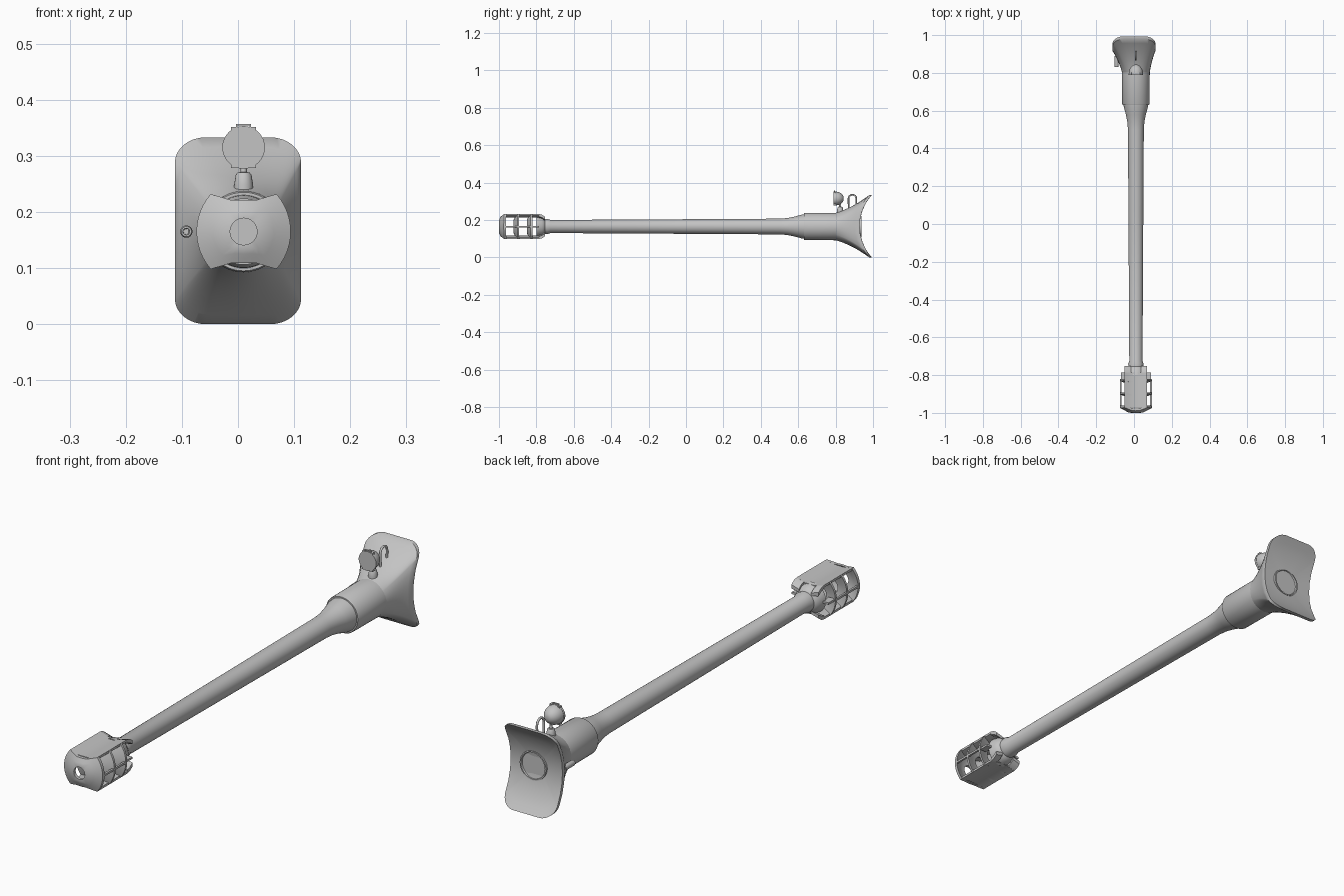
import bpy, bmesh, math

if "Cube" in bpy.data.objects:
    bpy.data.objects.remove(bpy.data.objects["Cube"])

CX, CZ = 0.01, 0.165          # barrel axis
grey = bpy.data.materials.new("plain grey")
grey.diffuse_color = (0.55, 0.55, 0.55, 1)
grey.use_nodes = True
grey.node_tree.nodes["Principled BSDF"].inputs["Base Color"].default_value = grey.diffuse_color


def finish(name, bm, angle=35):
    bmesh.ops.recalc_face_normals(bm, faces=bm.faces)
    me = bpy.data.meshes.new(name)
    bm.to_mesh(me)
    bm.free()
    ob = bpy.data.objects.new(name, me)
    bpy.context.collection.objects.link(ob)
    me.materials.append(grey)
    bpy.ops.object.select_all(action='DESELECT')
    ob.select_set(True)
    bpy.context.view_layer.objects.active = ob
    bpy.ops.object.shade_smooth_by_angle(angle=math.radians(angle))
    return ob


def loft(name, rings, loop=False, caps=True, angle=35):
    """Skin equal-length rings of points; loop joins last ring to first."""
    bm = bmesh.new()
    vs = [[bm.verts.new(p) for p in r] for r in rings]
    pairs = list(zip(vs, vs[1:])) + ([(vs[-1], vs[0])] if loop else [])
    n = len(vs[0])
    for a, b in pairs:
        for i in range(n):
            j = (i + 1) % n
            bm.faces.new((a[i], a[j], b[j], b[i]))
    if caps and not loop:
        bm.faces.new(vs[0])
        bm.faces.new(vs[-1])
    return finish(name, bm, angle)


def circle(y, r, n=48, x=CX, z=CZ):
    return [(x + r * math.cos(2 * math.pi * i / n), y,
             z + r * math.sin(2 * math.pi * i / n)) for i in range(n)]


def lathe(name, profile, n=48, x=CX, z=CZ, loop=False, angle=35):
    return loft(name, [circle(y, r, n, x, z) for y, r in profile], loop, angle=angle)


def box(name, lo, hi):
    (x0, y0, z0), (x1, y1, z1) = lo, hi
    return loft(name, [[(x0, y, z0), (x1, y, z0), (x1, y, z1), (x0, y, z1)] for y in (y0, y1)])


# barrel with flared root, and the sleeve it sits in
lathe("barrel", [(-0.775, 0.022), (-0.775, 0.036), (-0.74, 0.041), (-0.725, 0.035), (0.0, 0.039),
                 (0.50, 0.042), (0.54, 0.045), (0.58, 0.053), (0.62, 0.064), (0.64, 0.066)])
lathe("sleeve", [(0.635, 0.060), (0.63, 0.064), (0.63, 0.070), (0.635, 0.0725), (0.81, 0.0735)])

# muzzle brake outline: round sides, dished top and bottom
side = []
a0 = math.atan2(0.067, 0.059)
for i in range(13):
    a = -a0 + 2 * a0 * i / 12
    r = 0.084 + 0.005 * (abs(a) / a0) ** 2
    side.append((r * math.cos(a), r * math.sin(a)))
dish = [(0.040, 0.0615), (0.022, 0.056), (0.0, 0.056), (-0.022, 0.056), (-0.040, 0.0615)]
outline = side + dish + [(-x, -z) for x, z in side] + [(-x, -z) for x, z in dish]


def baffle(name, y0, hole, depth, thick):
    """Shallow forward-pointing cone plate with a round bore."""
    front, back = [], []
    for k in range(5):
        t = k / 4
        ring = []
        for x, z in outline:
            r = math.hypot(x, z)
            s = (1 - t) + t * hole / r
            ring.append((CX + x * s, y0 - depth * min(1, (0.089 - r * s) / 0.055), CZ + z * s))
        front.append(ring)
        back.append([(x, y + thick, z) for x, y, z in ring])
    loft(name, front + back[::-1], loop=True, angle=30)


baffle("brake_front_plate", -0.972, 0.024, 0.028, 0.012)
baffle("brake_baffle_1", -0.900, 0.030, 0.022, 0.009)
baffle("brake_baffle_2", -0.829, 0.030, 0.022, 0.009)
lathe("brake_rear_bowl", [(-0.750, 0.034), (-0.757, 0.044), (-0.770, 0.053), (-0.800, 0.059),
                          (-0.800, 0.054), (-0.773, 0.047), (-0.764, 0.034)], loop=True)

# brake top and bottom plates, rear prongs, side bars
for s, label in ((1, "top"), (-1, "bottom")):
    upper = [(-0.059, 0.067), (-0.022, 0.056), (0.022, 0.056), (0.059, 0.067)]
    section = upper + [(x, z - 0.009) for x, z in upper[::-1]]
    loft(f"brake_{label}_plate",
         [[(CX + x, y, CZ + s * z) for x, z in section] for y in (-0.972, -0.785)])
    for m, hand in ((-1, "left"), (1, "right")):
        prong = [(0.027, 0.0575), (0.059, 0.067), (0.059, 0.052), (0.027, 0.046)]
        loft(f"brake_{label}_prong_{hand}",
             [[(CX + m * x, y, CZ + s * (z - d)) for x, z in prong]
              for y, d in ((-0.786, 0), (-0.770, 0.004), (-0.753, 0.016))])
for m, hand in ((-1, "left"), (1, "right")):
    xs = sorted((CX + m * 0.076, CX + m * 0.084))
    box(f"brake_side_bar_{hand}", (xs[0], -0.970, CZ - 0.004), (xs[1], -0.822, CZ + 0.004))
    xs = sorted((CX + m * 0.052, CX + m * 0.080))
    box(f"brake_rear_bar_{hand}", (xs[0], -0.826, CZ - 0.004), (xs[1], -0.785, CZ + 0.004))

# mantlet: round sleeve end lofted into a rounded rectangle on a concave back
HX, HZ, MZ, RX, RZ = 0.1125, 0.1665, 0.1665, 0.055, 0.045
rect = []
for q, (sx, sz) in enumerate(((1, 1), (-1, 1), (-1, -1), (1, -1))):
    for k in range(9):                                    # corner arc
        a = math.pi / 2 * (q + k / 8)
        rect.append((sx * (HX - RX) + RX * math.cos(a), MZ + sz * (HZ - RZ) + RZ * math.sin(a)))
    nx, nz = ((-1, 1), (-1, -1), (1, -1), (1, 1))[q]
    x0, z0 = rect[-1]
    x1 = nx * (HX - RX) if q in (0, 2) else x0
    z1 = z0 if q in (0, 2) else MZ + nz * (HZ - RZ)
    for k in range(1, 6):                                 # straight edge
        rect.append((x0 + (x1 - x0) * k / 6, z0 + (z1 - z0) * k / 6))


def back_y(z):
    R = 0.245
    return 0.928 + R - math.sqrt(R * R - (z - MZ) ** 2)


rings = []
for k in range(9):
    t = k / 8
    w = 0.55 * t + 0.45 * t * t                           # slight hollow flare
    ring = []
    for x, z in rect:
        a = math.atan2((z - MZ) / HZ, x / HX)
        cx, cz = CX + 0.073 * math.cos(a), CZ + 0.073 * math.sin(a)
        ye = back_y(z) - 0.014
        ring.append((cx + (x - cx) * w, 0.80 + (ye - 0.80) * t, cz + (z - cz) * w))
    rings.append(ring)
for s in (1.0, 0.85, 0.7, 0.5, 0.3, 0.1):
    rings.append([(x * s, back_y(MZ + (z - MZ) * s), MZ + (z - MZ) * s) for x, z in rect])
loft("mantlet", rings, angle=40)
lathe("rear_disc", [(0.915, 0.057), (0.937, 0.057), (0.937, 0.052), (0.931, 0.050)])

# side gun port
lathe("side_port", [(0.89, 0.011), (0.835, 0.011), (0.83, 0.009), (0.83, 0.006), (0.87, 0.005)],
      n=16, x=-0.092)

# searchlight: flat glass, domed back, rim lugs, hanger, pedestal
LZ = 0.315
dome = [(0.798 + 0.046 * math.sin(a), 0.037 * math.cos(a))
        for a in (math.pi / 2 * k / 8 for k in range(8))]
lathe("searchlight", [(0.789, 0.034), (0.789, 0.038), (0.798, 0.038)] + dome, n=32, z=LZ)
for i in range(4):
    a = math.pi / 4 + i * math.pi / 2
    a += 0.3 * (-1) ** i
    x, z = CX + 0.037 * math.cos(a), LZ + 0.037 * math.sin(a)
    box(f"searchlight_lug_{i + 1}", (x - 0.005, 0.789, z - 0.004), (x + 0.005, 0.802, z + 0.004))
for dx in (-0.012, 0.012):
    box("hanger_post", (CX + dx - 0.0015, 0.79, 0.345), (CX + dx + 0.0015, 0.796, 0.356))
box("hanger_bar", (CX - 0.0135, 0.79, 0.354), (CX + 0.0135, 0.796, 0.357))
ped = [(0.225, 0.017), (0.248, 0.017), (0.266, 0.014), (0.270, 0.011), (0.271, 0.006), (0.285, 0.005)]
loft("searchlight_pedestal", [[(CX + r * math.cos(2 * math.pi * i / 20),
                                0.824 + r * math.sin(2 * math.pi * i / 20), z)
                               for i in range(20)] for z, r in ped])

# lifting loop on the upper slope
path = [(0.870, 0.255), (0.869, 0.300)]
path += [(0.890 - 0.021 * math.cos(a), 0.314 + 0.021 * math.sin(a))
         for a in (math.pi * k / 12 for k in range(13))]
path += [(0.911, 0.300), (0.910, 0.275)]
cu = bpy.data.curves.new("lifting_loop", 'CURVE')
cu.dimensions = '3D'
cu.bevel_depth = 0.0045
cu.bevel_resolution = 2
sp = cu.splines.new('POLY')
sp.points.add(len(path) - 1)
for p, (y, z) in zip(sp.points, path):
    p.co = (CX, y, z, 1)
loop_ob = bpy.data.objects.new("lifting_loop", cu)
bpy.context.collection.objects.link(loop_ob)
cu.materials.append(grey)
